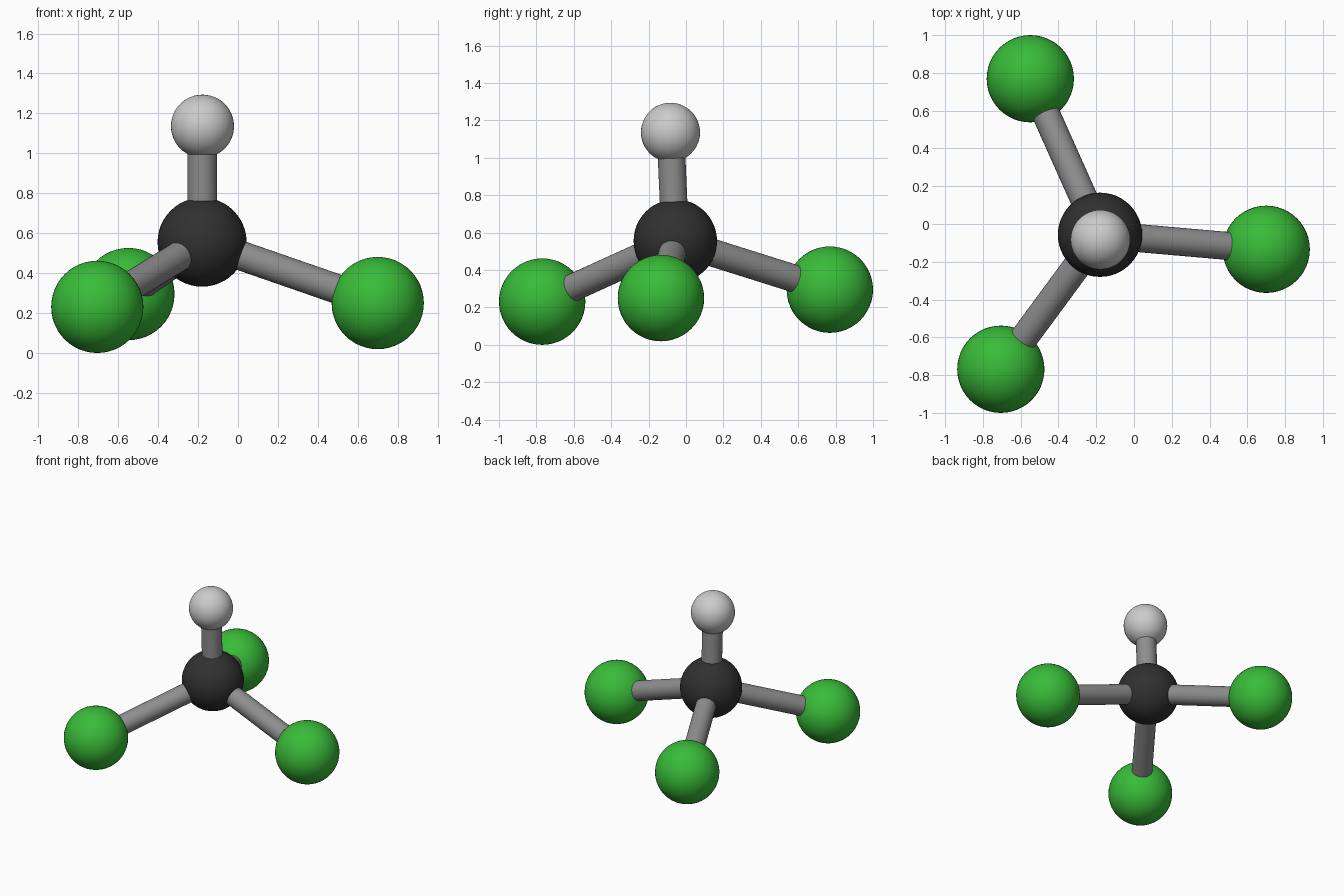
import bpy
from mathutils import Vector

if "Cube" in bpy.data.objects:
    bpy.data.objects.remove(bpy.data.objects["Cube"])


def make_material(name, rgb):
    mat = bpy.data.materials.new(name)
    mat.diffuse_color = (*rgb, 1)
    mat.use_nodes = True
    mat.node_tree.nodes["Principled BSDF"].inputs["Base Color"].default_value = mat.diffuse_color
    return mat


DARK = make_material("dark", (0.03, 0.03, 0.03))
GREEN = make_material("green", (0.04, 0.5, 0.04))
PALE = make_material("pale", (0.8, 0.8, 0.8))
GREY = make_material("grey", (0.27, 0.27, 0.27))

BOND_RADIUS = 0.074


def finish(name, mat):
    obj = bpy.context.object
    obj.name = name
    obj.data.materials.append(mat)
    bpy.ops.object.shade_smooth_by_angle()
    return obj


def atom(name, centre, radius, mat):
    bpy.ops.mesh.primitive_uv_sphere_add(segments=48, ring_count=24, radius=radius, location=centre)
    return finish(name, mat)


def bond(name, start, end):
    # cylinder running from centre to centre, its ends hidden in the atoms
    a, b = Vector(start), Vector(end)
    axis = b - a
    bpy.ops.mesh.primitive_cylinder_add(
        vertices=32, radius=BOND_RADIUS, depth=axis.length, location=(a + b) / 2,
        rotation=axis.to_track_quat('Z', 'Y').to_euler())
    return finish(name, GREY)


# central atom
centre = (-0.18, -0.057, 0.555)
atom("central_atom", centre, 0.223, DARK)

# outer atoms: name, position, radius, material
outer = [
    ("top", (-0.178, -0.083, 1.136), 0.158, PALE),
    ("right", (0.70, -0.134, 0.25), 0.231, GREEN),
    ("front_left", (-0.705, -0.769, 0.231), 0.231, GREEN),
    ("back_left", (-0.549, 0.769, 0.295), 0.231, GREEN),
]
for name, position, radius, mat in outer:
    atom(name + "_atom", position, radius, mat)
    bond(name + "_bond", centre, position)
